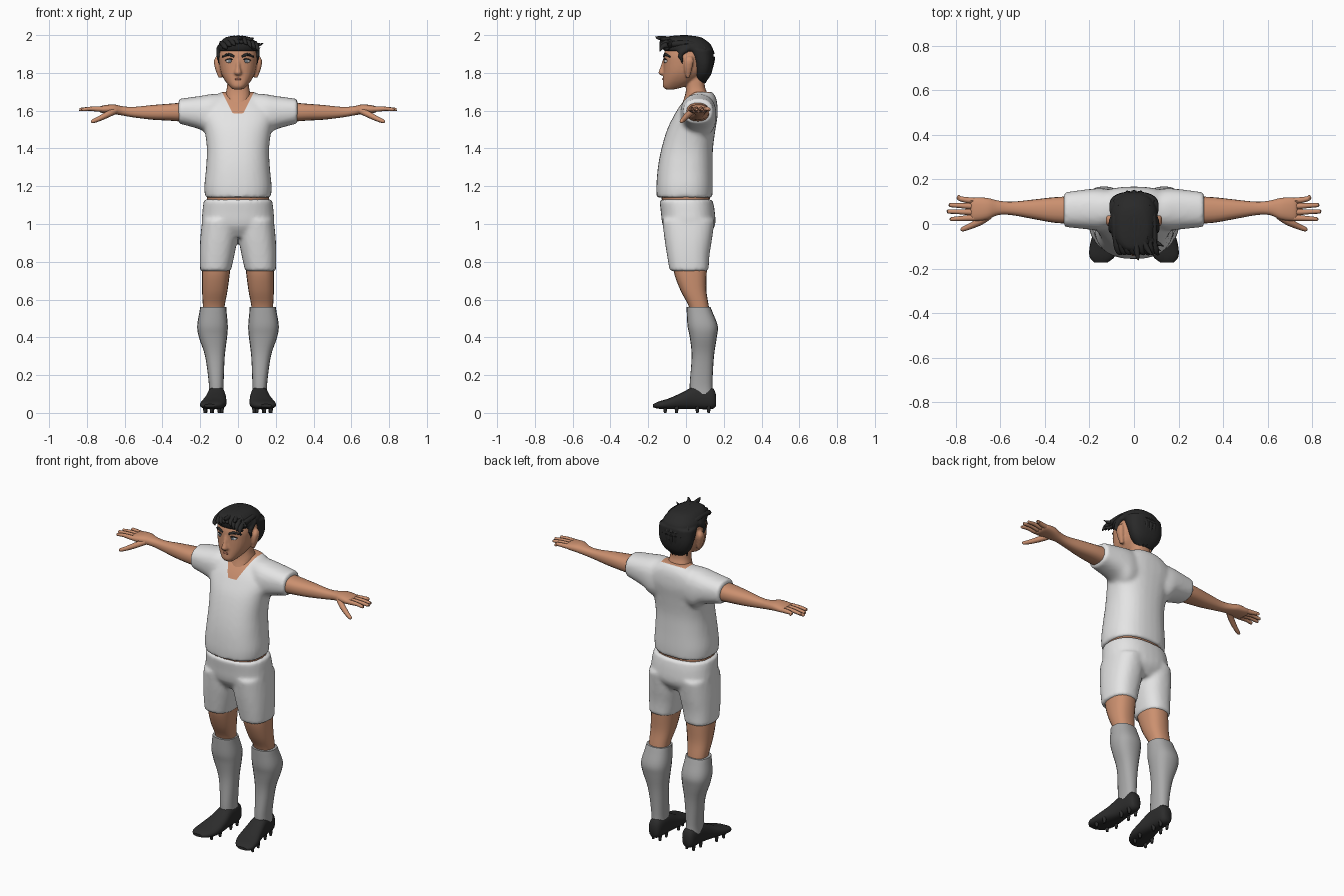
import bpy, bmesh, math, random
from mathutils import Vector, Matrix

random.seed(4)
cube = bpy.data.objects.get("Cube")
if cube:
    bpy.data.objects.remove(cube, do_unlink=True)
made = []


def material(name, r, g, b):
    m = bpy.data.materials.new(name)
    m.use_nodes = True
    m.diffuse_color = (r, g, b, 1)
    bsdf = next(n for n in m.node_tree.nodes if n.type == 'BSDF_PRINCIPLED')
    bsdf.inputs["Base Color"].default_value = (r, g, b, 1)
    return m


skin = material("skin", .6, .28, .16)
white = material("kit white", .78, .78, .78)
grey = material("sock grey", .4, .4, .4)
black = material("hair black", .022, .022, .022)
boot = material("boot black", .025, .025, .025)
eye_white = material("eye white", .75, .75, .75)
iris = material("iris grey", .16, .2, .24)
lip = material("lip brown", .4, .15, .1)


def spline(rows, steps=4):
    """Catmull-Rom interpolation of rows of numbers."""
    out = []
    last = len(rows) - 1
    for i in range(last):
        quad = [rows[max(0, min(last, i + d))] for d in (-1, 0, 1, 2)]
        for j in range(steps):
            t = j / steps
            out.append([b + .5 * t * (c - a + t * (2*a - 5*b + 4*c - d + t * (3*(b - c) + d - a)))
                        for a, b, c, d in zip(*quad)])
    return out + [list(rows[last])]


def loft(rows, axis='z', side=1, power=2.4, count=20):
    """Rings from rows of (position, low, high, low, high) along an axis."""
    rings = []
    for t, a0, a1, b0, b1 in spline(rows):
        ring = []
        for k in range(count):
            ang = math.tau * k / count
            u, v = [math.copysign(abs(w) ** (2 / power), w) for w in (math.cos(ang), math.sin(ang))]
            a = (a0 + a1 + u * (a1 - a0)) / 2
            b = (b0 + b1 + v * (b1 - b0)) / 2
            x, y, z = {'z': (a, b, t), 'x': (t, a, b), 'y': (a, t, b)}[axis]
            ring.append(Vector((x * side, y, z)))
        rings.append(ring)
    return rings


def even(rows, **kw):
    """Loft centred on x = 0 from rows of (z, half width, back, front)."""
    return loft([(z, -w, w, y0, y1) for z, w, y0, y1 in rows], **kw)


def tube(rows, side=1, count=8):
    """Rings along a path of (x, y, z, radius)."""
    pts = spline(rows)
    rings = []
    for i, (x, y, z, r) in enumerate(pts):
        d = Vector(pts[min(i + 1, len(pts) - 1)][:3]) - Vector(pts[max(i - 1, 0)][:3])
        rot = d.to_track_quat('Z', 'Y').to_matrix()
        ring = [Vector((x, y, z)) + rot @ Vector((r * math.cos(a), r * math.sin(a), 0))
                for a in (math.tau * k / count for k in range(count))]
        rings.append([Vector((p.x * side, p.y, p.z)) for p in ring])
    return rings


def build(name, mat, parts, voxel=0, smooth=4):
    """Skin the ring lists into one object, fusing them when a voxel size is given."""
    bm = bmesh.new()
    for rings in parts:
        vs = [[bm.verts.new(p) for p in ring] for ring in rings]
        n = len(vs[0])
        for lo, hi in zip(vs, vs[1:]):
            for k in range(n):
                bm.faces.new((lo[k], lo[(k + 1) % n], hi[(k + 1) % n], hi[k]))
        bm.faces.new(vs[0])
        bm.faces.new(vs[-1])
    return finish(name, mat, bm, voxel, smooth)


def finish(name, mat, bm, voxel=0, smooth=0):
    bmesh.ops.recalc_face_normals(bm, faces=bm.faces)
    mesh = bpy.data.meshes.new(name)
    bm.to_mesh(mesh)
    bm.free()
    ob = bpy.data.objects.new(name, mesh)
    bpy.context.collection.objects.link(ob)
    if voxel:
        fuse = ob.modifiers.new("Fuse", 'REMESH')
        fuse.mode, fuse.voxel_size = 'VOXEL', voxel
        soft = ob.modifiers.new("Soften", 'SMOOTH')
        soft.factor, soft.iterations = .5, smooth
        graph = bpy.context.evaluated_depsgraph_get()
        fused = bpy.data.meshes.new_from_object(ob.evaluated_get(graph))
        ob.modifiers.clear()
        ob.data = fused
    ob.data.materials.clear()
    ob.data.materials.append(mat)
    made.append(ob)
    return ob


def blob(name, mat, centre, size):
    bm = bmesh.new()
    bmesh.ops.create_uvsphere(bm, u_segments=16, v_segments=10, radius=1,
                              matrix=Matrix.Translation(centre) @ Matrix.Diagonal((*size, 1)))
    return finish(name, mat, bm)


# Shirt: body and sleeves fused, with a scooped neckline cut in
body = even([(1.14, .174, -.155, .14), (1.2, .178, -.157, .142), (1.3, .169, -.149, .141),
             (1.4, .165, -.13, .143), (1.5, .178, -.1, .156), (1.57, .2, -.066, .167),
             (1.62, .19, -.036, .167), (1.665, .14, 0, .16), (1.7, .085, .035, .14)], count=32)
sleeves = [loft([(.06, -.01, .15, 1.47, 1.69), (.14, -.03, .16, 1.46, 1.688),
                 (.2, -.025, .157, 1.5, 1.678), (.315, -.013, .142, 1.532, 1.662)],
                'x', s, count=28) for s in (-1, 1)]
shirt = build("shirt", white, [body] + sleeves, .011, 5)
shirt.data.materials.append(skin)
cuts = [(Vector((0, -.05, 1.59)), Vector((0, -.6, 1)))]
cuts += [(Vector((s * .03, 0, 1.59)), Vector((-s, 0, .5))) for s in (-1, 1)]
bm = bmesh.new()
bm.from_mesh(shirt.data)
for co, no in cuts:
    bmesh.ops.bisect_plane(bm, geom=bm.verts[:] + bm.edges[:] + bm.faces[:],
                           plane_co=co, plane_no=no)
for f in bm.faces:
    f.material_index = int(all((f.calc_center_median() - co).dot(no) > 0 for co, no in cuts))
bm.to_mesh(shirt.data)
bm.free()

# Waist and shorts
build("waist", skin, [even([(1.08, .16, -.12, .12), (1.17, .165, -.135, .13)])])
pelvis = even([(.93, .1, -.08, .11), (.99, .185, -.122, .153), (1.07, .188, -.134, .152),
               (1.13, .18, -.141, .14)], count=32)
trouser = [loft([(.75, .038, .201, -.086, .12), (.83, .02, .203, -.1, .124),
                 (.92, .004, .2, -.114, .138), (1.02, 0, .19, -.126, .152)],
                side=s, count=28) for s in (-1, 1)]
build("shorts", white, [pelvis] + trouser, .011, 4)

# Limbs, socks and boots
for s, side in ((-1, "right"), (1, "left")):
    arm = loft([(.27, 0, .125, 1.54, 1.645), (.36, .006, .12, 1.547, 1.637),
                (.45, .022, .11, 1.552, 1.63), (.55, .04, .1, 1.564, 1.62),
                (.61, .04, .105, 1.574, 1.623), (.66, .02, .117, 1.582, 1.633),
                (.72, .014, .118, 1.588, 1.626), (.735, .03, .105, 1.597, 1.615)], 'x', s)
    fingers = []
    for y, tip_x, tip_y in ((.105, .793, .122), (.08, .83, .085), (.053, .838, .056), (.027, .825, .022)):
        fingers.append(tube([(.68, y, 1.607, .011), (.73, y, 1.608, .014),
                             (.78, (y + tip_y) / 2, 1.61, .011), (tip_x - .005, tip_y, 1.606, .009),
                             (tip_x, tip_y, 1.606, .004)], s))
    fingers.append(tube([(.65, .04, 1.6, .018), (.69, .012, 1.58, .017), (.74, -.012, 1.555, .013),
                         (.77, -.024, 1.543, .01), (.777, -.027, 1.54, .004)], s))
    build(side + "_arm", skin, [arm] + fingers)

    build(side + "_leg", skin, [loft([(.5, .075, .18, .03, .13), (.57, .07, .186, .012, .12),
                                      (.65, .055, .19, -.03, .108), (.75, .042, .19, -.065, .11),
                                      (.86, .03, .18, -.07, .11)], side=s)])
    build(side + "_sock", grey, [loft([(.1, .075, .155, .02, .142), (.16, .076, .155, .02, .14),
                                       (.3, .07, .174, .03, .148), (.4, .058, .207, .02, .163),
                                       (.46, .054, .216, .008, .168), (.53, .06, .205, .004, .142),
                                       (.56, .062, .2, .003, .13)], side=s)])
    shoe = loft([(.158, .09, .135, .035, .1), (.135, .073, .15, .02, .135), (.05, .068, .16, .02, .142),
                 (-.02, .061, .176, .02, .108), (-.09, .063, .197, .02, .077),
                 (-.145, .085, .2, .022, .06), (-.174, .12, .178, .03, .046)], 'y', s, 2.6)
    studs = [tube([(x, y, 0, .007), (x, y, .035, .012)], s)
             for x, y in ((.09, .12), (.135, .12), (.09, .06), (.14, .06),
                          (.085, -.05), (.17, -.05), (.1, -.11), (.175, -.11))]
    build(side + "_boot", boot, [shoe] + studs)

# Head with neck, nose and ears fused
skull = even([(1.713, .028, -.11, -.06), (1.73, .046, -.123, 0), (1.76, .07, -.122, .05),
              (1.8, .09, -.12, .09), (1.85, .1, -.119, .11), (1.9, .102, -.117, .12),
              (1.95, .085, -.095, .1), (1.98, .04, -.05, .05)], count=28)
neck = even([(1.6, .058, -.035, .11), (1.68, .066, -.006, .115), (1.73, .058, 0, .1), (1.8, .055, 0, .1)])
nose = even([(1.787, .012, -.135, -.09), (1.8, .02, -.146, -.09), (1.83, .013, -.136, -.09),
             (1.875, .01, -.121, -.09)])
ears = [loft([(1.775, .085, .104, 0, .02), (1.825, .09, .122, -.01, .033),
              (1.865, .095, .127, -.008, .04), (1.888, .095, .115, .005, .03)], side=s) for s in (-1, 1)]
build("head", skin, [skull, neck, nose] + ears, .006, 3)

# Face details
for s, side in ((-1, "right"), (1, "left")):
    blob(side + "_eye", eye_white, (s * .043, -.102, 1.862), (.02, .014, .011))
    blob(side + "_iris", iris, (s * .042, -.1135, 1.862), (.008, .004, .009))
    build(side + "_eyelid", black, [tube([(.02, -.114, 1.866, .002), (.043, -.113, 1.874, .004),
                                          (.068, -.098, 1.866, .002)], s)])
    build(side + "_eyebrow", black, [tube([(.02, -.116, 1.886, .006), (.05, -.108, 1.897, .008),
                                           (.083, -.084, 1.885, .004)], s)])
build("mouth", lip, [tube([(-.026, -.114, 1.765, .002), (0, -.121, 1.767, .006), (.026, -.114, 1.765, .002)])])

# Hair: cap, nape, sideburns and swept locks
cap = even([(1.915, .106, -.116, .138), (1.94, .107, -.126, .138), (1.968, .09, -.125, .112),
            (1.988, .065, -.11, .08), (1.996, .03, -.06, .04)], count=28)
nape = even([(1.748, .04, .06, .1), (1.79, .085, .045, .132), (1.85, .108, .035, .145),
             (1.925, .112, 0, .145)], count=28)
burns = [tube([(.098, .02, 1.935, .016), (.101, -.03, 1.9, .016), (.101, -.022, 1.87, .009),
               (.1, -.02, 1.84, .003)], s) for s in (-1, 1)]
build("hair", black, [cap, nape] + burns, .007, 2)

locks = []
for i in range(9):
    x = (i - 4) * .021
    top = 1.981 - 4 * x * x
    drop = random.uniform(.02, .045)
    locks.append(tube([(x * .8, .1, top - .03, .006), (x, .03, top, .016),
                       (x + .006, -.08, top - .002, .016), (x + .016, -.125, top - .016, .013),
                       (x + .028, -.138, top - drop, .002)]))
for i in range(7):
    x = (i - 3) * .028
    back = .137 - 4 * x * x
    locks.append(tube([(x * .8, back - .03, 1.96, .008), (x, back, 1.9, .015),
                       (x * .9, back - .008, 1.83, .014),
                       (x * .7, back - .035, 1.76 + random.uniform(-.02, .015), .002)]))
# Loose pointed tips at the fringe
for x, y, z in ((.135, -.1, 1.957), (.12, -.12, 1.935), (.085, -.14, 1.985), (.02, -.163, 1.992)):
    locks.append(tube([(x * .4, -.06, 1.978, .014), (x * .75, y * .85, z - .008, .011), (x, y, z, .001)]))
build("hair_locks", black, locks)

# Smooth shading with sharp edges kept
bpy.ops.object.select_all(action='DESELECT')
for ob in made:
    ob.select_set(True)
bpy.context.view_layer.objects.active = made[0]
bpy.ops.object.shade_smooth_by_angle(angle=math.radians(45))
